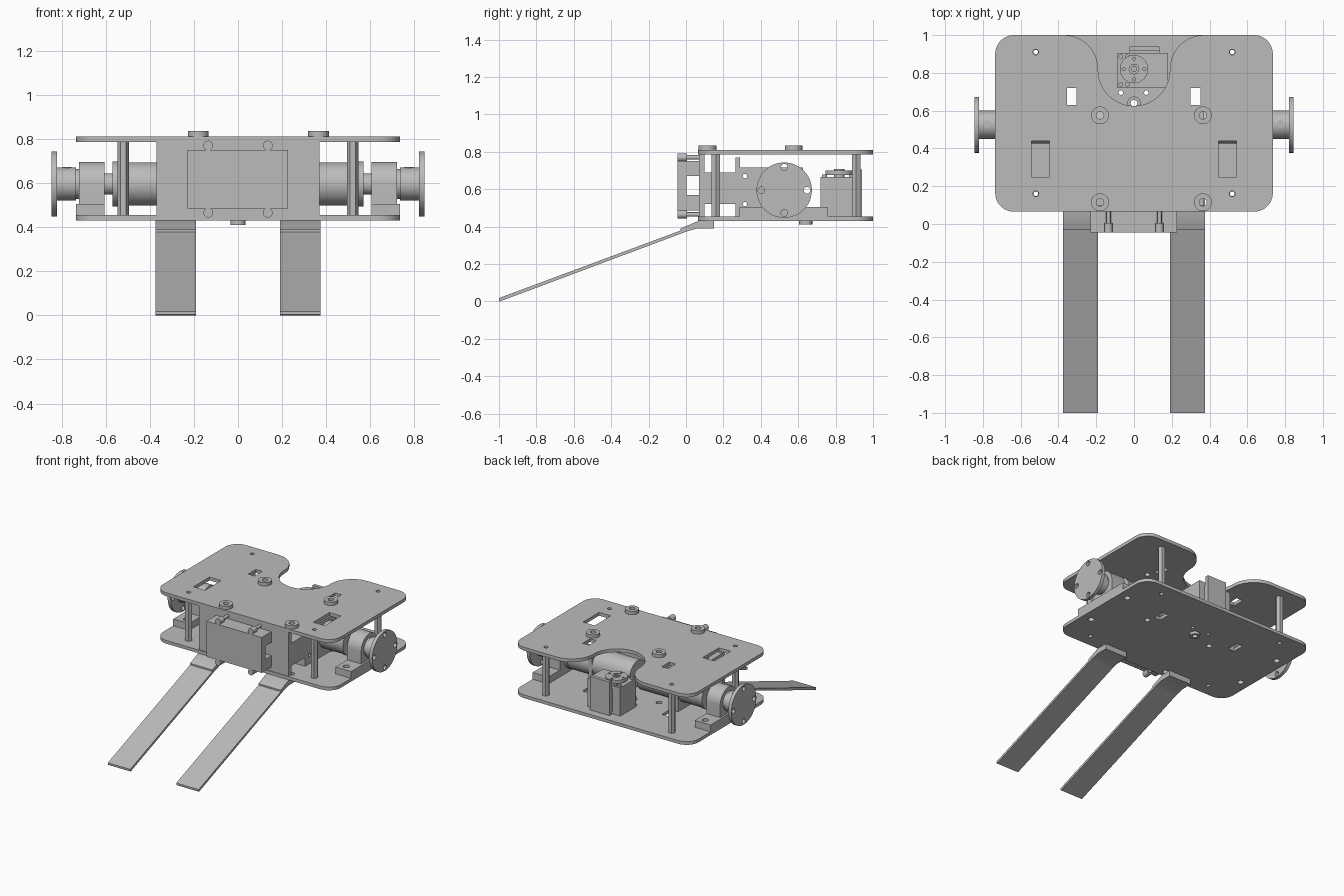
import bpy
from math import pi, sin, cos

if "Cube" in bpy.data.objects:
    bpy.data.objects.remove(bpy.data.objects["Cube"])

grey = bpy.data.materials.new("plain grey")
grey.use_nodes = True
grey.diffuse_color = (0.5, 0.5, 0.5, 1)
grey.node_tree.nodes["Principled BSDF"].inputs["Base Color"].default_value = (0.5, 0.5, 0.5, 1)

# Orientation of a flat outline: (x, y), (x, z) or (y, z)
FLAT, FRONT, SIDE = (0, 0, 0), (pi / 2, 0, 0), (pi / 2, 0, pi / 2)


def arc(cx, cy, r, a0, a1, n=12):
    return [(cx + r * cos(a0 + (a1 - a0) * i / n), cy + r * sin(a0 + (a1 - a0) * i / n))
            for i in range(n + 1)]


def circle(cx, cy, r, n=32):
    return arc(cx, cy, r, 0, 2 * pi, n)[:-1]


def rect(x0, x1, y0, y1):
    return [(x0, y0), (x1, y0), (x1, y1), (x0, y1)]


def sheet(name, loops, low, high, plane=FLAT):
    """Extrude an outline (first loop) with holes (other loops) from low to high."""
    curve = bpy.data.curves.new(name, "CURVE")
    curve.dimensions, curve.fill_mode = "2D", "BOTH"
    curve.extrude = (high - low) / 2
    for loop in loops:
        spline = curve.splines.new("POLY")
        spline.points.add(len(loop) - 1)
        for point, (u, v) in zip(spline.points, loop):
            point.co = (u, v, 0, 1)
        spline.use_cyclic_u = True
    mid = (low + high) / 2
    obj = bpy.data.objects.new(name, curve)
    obj.location = {FLAT: (0, 0, mid), FRONT: (0, mid, 0), SIDE: (mid, 0, 0)}[plane]
    obj.rotation_euler = plane
    bpy.context.collection.objects.link(obj)
    bpy.ops.object.select_all(action="DESELECT")
    obj.select_set(True)
    bpy.context.view_layer.objects.active = obj
    bpy.ops.object.convert(target="MESH")
    obj = bpy.context.object
    obj.data.materials.clear()
    obj.data.materials.append(grey)
    bpy.ops.object.shade_smooth_by_angle(angle=0.6)
    return obj


def box(name, x0, x1, y0, y1, z0, z1):
    return sheet(name, [rect(x0, x1, y0, y1)], z0, z1)


def span(s, a, b):
    """Range along x, mirrored to side s."""
    return sorted((s * a, s * b))


# Shared plate cut-outs
W, Y0, Y1, R = 0.735, 0.065, 1.0, 0.1
front_corners = arc(-W + R, Y0 + R, R, pi, 1.5 * pi) + arc(W - R, Y0 + R, R, 1.5 * pi, 2 * pi)
back_right = arc(W - R, Y1 - R, R, 0, pi / 2)
back_left = arc(-W + R, Y1 - R, R, pi / 2, pi)
post_spots = [(s * 0.52, y) for s in (-1, 1) for y in (0.16, 0.91)]
washer_spots = [(x, y) for x in (-0.18, 0.365) for y in (0.115, 0.575)]
small_slots = [rect(x - 0.026, x + 0.026, 0.63, 0.72) for x in (-0.33, 0.325)]
post_holes = [circle(x, y, 0.015, 16) for x, y in post_spots]
washer_holes = [circle(x, y, 0.02, 16) for x, y in washer_spots]

# Top plate with the rounded bay at the back
bay = (arc(0.37, 0.82, 0.18, pi / 2, pi) + arc(0, 0.815, 0.19, 0, -pi, 24)
       + arc(-0.37, 0.82, 0.18, 0, pi / 2))
big_slots = [rect(x - 0.048, x + 0.048, 0.25, 0.44) for x in (-0.495, 0.495)]
sheet("top_plate", [front_corners + back_right + bay + back_left]
      + post_holes + washer_holes + small_slots + big_slots, 0.785, 0.81)

# Bottom plate
bearing_holes = [circle(s * 0.66, y, 0.022, 16) for s in (-1, 1) for y in (0.335, 0.715)]
servo_holes = [circle(x, 0.695, 0.012, 12) for x in (-0.07, 0.065)]
sheet("bottom_plate", [front_corners + back_right + back_left]
      + post_holes + washer_holes + small_slots + bearing_holes + servo_holes
      + [circle(0, 0.64, 0.02, 16)], 0.43, 0.454)

# Posts between the plates and washers on top
for x, y in post_spots:
    sheet("standoff_post", [circle(x, y, 0.026, 6), circle(x, y, 0.012, 12)], 0.454, 0.785)
for x, y in washer_spots:
    sheet("top_washer", [circle(x, y, 0.047), circle(x, y, 0.02, 16)], 0.81, 0.835)

# Front housing: channel-shaped box, wide panels and core
sheet("front_box", [[(-0.045, 0.485), (0.07, 0.485), (0.07, 0.57), (0.003, 0.57),
                     (0.003, 0.67), (0.07, 0.67), (0.07, 0.75), (-0.045, 0.75)]],
      -0.23, 0.227, SIDE)
box("front_panel", -0.37, 0.37, 0.07, 0.1, 0.454, 0.785)
box("housing_core", -0.37, 0.37, 0.1, 0.265, 0.52, 0.69)
box("rear_panel", -0.37, 0.37, 0.265, 0.29, 0.454, 0.77)
for x in (-0.135, 0.135):
    for z in (0.465, 0.77):
        sheet("front_bolt", [circle(x, z, 0.022, 20)], -0.045, 0.005, FRONT)
        sheet("front_bolt_shank", [circle(x, z, 0.012, 12)], 0, 0.075, FRONT)

# Drive units, one on each side
CY, CZ = 0.525, 0.595
for s in (-1, 1):
    def turned(name, r, a, b, hole=None):
        loops = [circle(CY, CZ, r, 40)] + ([circle(CY, CZ, hole)] if hole else [])
        return sheet(name, loops, *span(s, a, b), SIDE)

    turned("motor_body", 0.098, 0.03, 0.55)
    turned("motor_flange", 0.102, 0.545, 0.57)
    turned("motor_nose", 0.048, 0.57, 0.605)
    turned("wheel_collar", 0.068, 0.72, 0.74)
    turned("wheel_hub", 0.075, 0.735, 0.82)
    rim_holes = [circle(CY + 0.122 * cos(k * pi / 2), CZ + 0.122 * sin(k * pi / 2), 0.018, 16)
                 for k in range(4)]
    sheet("wheel_disc", [circle(CY, CZ, 0.148, 48)] + rim_holes, *span(s, 0.82, 0.845), SIDE)
    sheet("hub_set_screw", [circle(s * 0.775, 0.53, 0.02, 16)], 0.62, 0.672)

    # Bearing block: bolted foot with a rounded upright
    foot_holes = [circle(s * 0.66, y, 0.022, 16) for y in (0.335, 0.715)]
    sheet("bearing_foot", [rect(*span(s, 0.605, 0.735), 0.285, 0.76)] + foot_holes, 0.454, 0.505)
    sheet("bearing_upright", [[(CY - 0.1, 0.5), (CY + 0.1, 0.5)] + arc(CY, CZ, 0.1, 0, pi, 24)],
          *span(s, 0.605, 0.72), SIDE)

    # Motor bracket cheek
    cheek_holes = [circle(0.315, z, 0.012, 12) for z in (0.52, 0.67)]
    sheet("motor_cheek", [rect(0.285, 0.625, 0.454, 0.715)] + cheek_holes,
          *span(s, 0.34, 0.37), SIDE)

    # Sloping fork blade and its bracket
    sheet("fork_blade", [[(-1, 0.004), (-0.995, 0), (0.06, 0.395), (0.06, 0.412), (-1, 0.018)]],
          *span(s, 0.19, 0.375), SIDE)
    sheet("fork_bracket", [[(-0.03, 0.365), (0.06, 0.39), (0.15, 0.39), (0.15, 0.43),
                            (0.065, 0.43), (-0.03, 0.39)]], *span(s, 0.19, 0.375), SIDE)

# Servo in the back bay
box("servo_body", -0.09, 0.18, 0.72, 0.905, 0.454, 0.665)
sheet("servo_horn", [circle(0, 0.82, 0.075)]
      + [circle(0.055 * cos(k * pi / 2), 0.82 + 0.055 * sin(k * pi / 2), 0.008, 12)
         for k in range(4)], 0.675, 0.7)
sheet("servo_shaft", [circle(0, 0.82, 0.028), circle(0, 0.82, 0.014, 16)], 0.66, 0.708)
for x in (-0.07, -0.035):
    for y in (0.74, 0.885):
        sheet("servo_screw", [circle(x, y, 0.013, 16)], 0.66, 0.678)
box("servo_bracket", -0.025, 0.135, 0.915, 0.94, 0.454, 0.705)
box("servo_bracket_web", -0.025, 0.135, 0.9, 0.918, 0.47, 0.64)
sheet("bay_bushing", [circle(0, 0.64, 0.035), circle(0, 0.64, 0.018, 16)], 0.41, 0.47)
